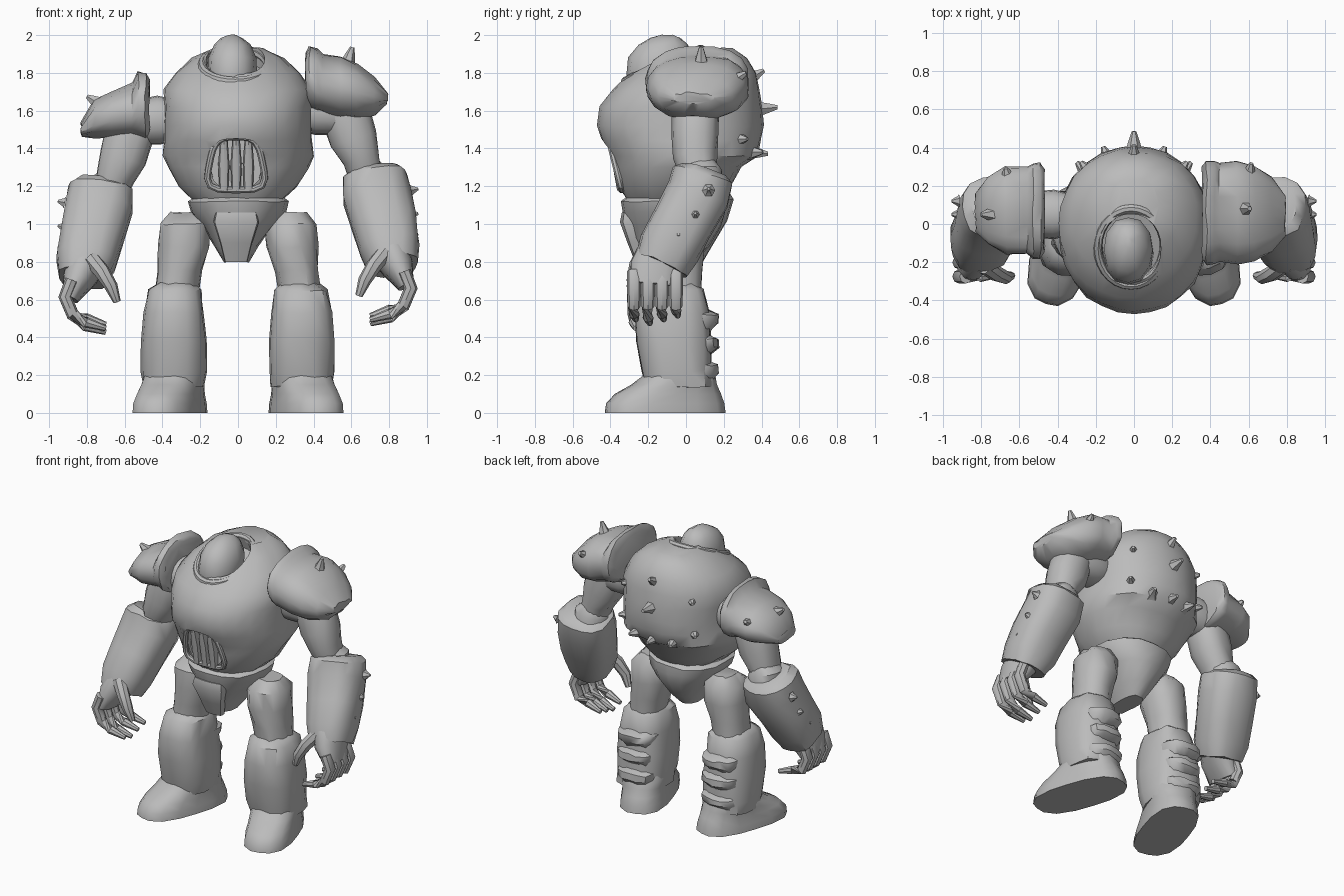
import bpy, bmesh, math, random
from mathutils import Vector, Matrix

random.seed(4)
if "Cube" in bpy.data.objects:
    bpy.data.objects.remove(bpy.data.objects["Cube"], do_unlink=True)

GREY = (0.5, 0.5, 0.5, 1)
armour_grey = bpy.data.materials.new("armour grey")
armour_grey.use_nodes = True
armour_grey.diffuse_color = GREY
armour_grey.node_tree.nodes["Principled BSDF"].inputs["Base Color"].default_value = GREY
parts = []


def register(name, data):
    obj = bpy.data.objects.new(name, data)
    bpy.context.collection.objects.link(obj)
    data.materials.append(armour_grey)
    parts.append(obj)
    return obj


def loft(name, rings, axis=None, side=1, drop=0, sides=16, power=2.3, rough=0.0, turn=None):
    """Skin rings (x, y, z, radius a, radius b) along their path or a fixed axis."""
    bm = bmesh.new()
    centres = [Vector(ring[:3]) for ring in rings]
    last = len(rings) - 1
    loops = []
    for i, ring in enumerate(rings):
        tangent = Vector(axis) if axis else centres[min(i + 1, last)] - centres[max(i - 1, 0)]
        tangent.normalize()
        ref = Vector((0, 1, 0)) if abs(tangent.x) > 0.7 else Vector((1, 0, 0))
        u = (ref - tangent * ref.dot(tangent)).normalized()
        v = tangent.cross(u)
        loop = []
        for k in range(sides):
            c, s = math.cos(math.tau * k / sides), math.sin(math.tau * k / sides)
            squash = (abs(c) ** power + abs(s) ** power) ** (-1 / power)
            p = centres[i] + (u * c * ring[3] + v * s * ring[4]) * squash
            p += Vector([random.uniform(-rough, rough) for _ in range(3)])
            if turn:
                pivot, angle = Vector(turn[0]), turn[1]
                p = pivot + Matrix.Rotation(angle, 3, 'Z') @ (p - pivot)
            loop.append(bm.verts.new((p.x * side, p.y, p.z - drop)))
        loops.append(loop)
    for low, high in zip(loops, loops[1:]):
        for k in range(sides):
            n = (k + 1) % sides
            bm.faces.new((low[k], low[n], high[n], high[k]))
    bm.faces.new(loops[0][::-1])
    bm.faces.new(loops[-1])
    bmesh.ops.recalc_face_normals(bm, faces=bm.faces)
    mesh = bpy.data.meshes.new(name)
    bm.to_mesh(mesh)
    bm.free()
    return register(name, mesh)


def spike(name, base, direction, length, radius, side=1, drop=0):
    base, step = Vector(base), Vector(direction).normalized() * length
    rings = [(*(base + step * t), radius * r, radius * r)
             for t, r in ((-0.3, 1.4), (0, 1), (0.6, 0.6), (1, 0.3))]
    return loft(name, rings, side=side, drop=drop, sides=6, power=2)


def rim(name, points, thickness):
    curve = bpy.data.curves.new(name, 'CURVE')
    curve.dimensions = '3D'
    curve.bevel_depth = thickness
    curve.bevel_resolution = 2
    spline = curve.splines.new('POLY')
    spline.points.add(len(points) - 1)
    for point, co in zip(spline.points, points):
        point.co = (*co, 1)
    spline.use_cyclic_u = True
    return register(name, curve)


def carve(target, cutter):
    """Subtract a cutter from a part and discard the cutter."""
    cutter.hide_render = True
    cut = target.modifiers.new("recess", 'BOOLEAN')
    cut.operation, cut.object = 'DIFFERENCE', cutter
    bpy.context.view_layer.objects.active = target
    bpy.ops.object.modifier_apply(modifier=cut.name)
    parts.remove(cutter)
    bpy.data.objects.remove(cutter, do_unlink=True)


# Torso barrel, fullest across the chest and undercut at the back
torso = loft("torso", [
    (0, -.07, 1.12, .23, .24), (0, -.06, 1.2, .315, .3), (0, -.045, 1.3, .37, .335),
    (0, -.01, 1.36, .4, .39), (0, -.025, 1.44, .395, .425), (0, -.03, 1.52, .39, .44),
    (0, -.025, 1.62, .39, .43), (0, 0, 1.71, .39, .39), (0, .04, 1.8, .33, .33),
    (0, .08, 1.88, .24, .24), (0, .1, 1.93, .13, .15)],
    axis=(0, 0, 1), sides=28, power=2.15, rough=.005)

# Recessed vent low on the front, and the shallow neck well
carve(torso, loft("vent_cutter", [(-.01, -.7, 1.32, .135, .135), (-.01, -.33, 1.32, .13, .13)],
                  axis=(0, 1, 0), sides=20, power=3.5))
carve(torso, loft("neck_cutter", [(-.015, -.1, 1.79, .15, .185), (-.015, -.2, 2.07, .17, .2)],
                  sides=24))

# Vent frame and its upright bars
frame = []
for k in range(24):
    c, s = math.cos(math.tau * k / 24), math.sin(math.tau * k / 24)
    grow = (abs(c) ** 4 + abs(s) ** 4) ** -0.25
    height = s * grow * .14
    frame.append((-.01 + c * grow * (.14 - height * .2), -.375 - height * .25, 1.32 + height))
rim("vent_frame", frame, .018)
for x in (-.075, -.01, .055):
    loft("vent_bar", [(x, -.34, 1.18, .024, .025), (x, -.36, 1.32, .03, .03),
                      (x, -.39, 1.45, .02, .025)], sides=8)

# Back spikes
for y, z, tilt in ((.34, 1.77, .6), (.4, 1.61, .1), (.35, 1.38, -.1)):
    spike("back_spike", (0, y, z), (0, 1, tilt), .085, .04)
for side in (1, -1):
    for x, y, z in ((.24, .28, 1.68), (.26, .28, 1.45), (.14, .35, 1.38)):
        spike("back_spike", (x, y, z), (x, y, 0), .06, .035, side)

# Head dome and sloping collar
loft("head", [(-.03, -.17, 1.7, .1, .13), (-.03, -.15, 1.77, .13, .17),
              (-.03, -.135, 1.88, .125, .17), (-.03, -.12, 1.95, .095, .13),
              (-.03, -.11, 1.985, .055, .08), (-.03, -.1, 2, .02, .03)],
     axis=(0, 0, 1), sides=12, rough=.003)
angles = [math.tau * k / 28 for k in range(28)]
rim("collar", [(-.015 + .175 * math.cos(a), -.12 + .2 * math.sin(a), 1.84 + .085 * math.sin(a))
               for a in angles], .025)

# Pelvis bowl with its belt edge, and the front guard
loft("pelvis", [(-.01, -.09, .8, .065, .14), (-.01, -.08, .88, .115, .2),
                (0, -.06, .99, .19, .25), (0, -.065, 1.06, .25, .27),
                (0, -.07, 1.12, .27, .275), (0, -.07, 1.16, .21, .22)],
     axis=(0, 0, 1), rough=.005)
loft("front_guard", [(-.01, -.24, .8, .06, .03), (-.01, -.27, .9, .085, .04),
                     (-.01, -.3, 1.01, .12, .05), (-.01, -.3, 1.06, .11, .04)],
     axis=(0, 0, 1), sides=10, power=4)

# Legs
for side in (1, -1):
    loft("thigh", [(.27, -.04, 1.06, .09, .08), (.28, -.05, 1.0, .135, .14),
                   (.285, -.05, .88, .135, .15), (.31, -.05, .75, .115, .135),
                   (.33, -.05, .6, .115, .135)],
         axis=(0, 0, 1), side=side, rough=.008)
    loft("shin_armour", [(.33, -.065, .69, .095, .105), (.335, -.07, .65, .14, .165),
                         (.34, -.075, .53, .158, .197), (.338, -.065, .38, .172, .197),
                         (.338, -.05, .22, .172, .185), (.34, -.04, .14, .162, .175)],
         axis=(0, 0, 1), side=side, power=2.9, rough=.007)
    for z in (.49, .36, .22):
        loft("calf_plate", [(.33, .03, z - .06, .11, .09), (.33, .05, z - .01, .13, .12),
                            (.33, .04, z + .03, .13, .13), (.33, .02, z + .06, .1, .08)],
             axis=(0, 0, 1), side=side, power=3, rough=.007)
    loft("foot", [(.36, -.11, 0, .16, .325), (.36, -.11, .05, .157, .318),
                  (.36, -.095, .1, .148, .285), (.36, -.06, .15, .15, .225),
                  (.36, -.03, .2, .15, .185), (.36, -.03, .26, .13, .15)],
         axis=(0, 0, 1), side=side, power=2.8, turn=((.36, -.11, 0), .32))

# Shoulder armour: the left one sits higher than the right
loft("left_pauldron", [
    (.36, .06, 1.765, .245, .145), (.38, .06, 1.77, .275, .17), (.42, .06, 1.755, .275, .175),
    (.45, .06, 1.74, .255, .16), (.54, .06, 1.72, .27, .17), (.63, .06, 1.7, .25, .15),
    (.72, .05, 1.675, .2, .1), (.79, .04, 1.665, .11, .03)],
    axis=(1, 0, 0), sides=20, rough=.006)
loft("right_pauldron", [
    (.47, .07, 1.61, .22, .16), (.49, .07, 1.62, .25, .18), (.53, .07, 1.625, .25, .18),
    (.56, .07, 1.6, .23, .145), (.67, .07, 1.575, .23, .12), (.76, .07, 1.555, .18, .1),
    (.83, .06, 1.5, .1, .035)],
    axis=(1, 0, 0), side=-1, sides=20, rough=.006)
spike("left_pauldron_spike", (.58, .08, 1.85), (.3, 0, 1), .09, .04)
spike("left_pauldron_spike", (.6, .25, 1.76), (.2, 1, .6), .08, .04)
spike("right_pauldron_spike", (.74, .05, 1.64), (1, 0, .6), .07, .04, -1)
spike("right_pauldron_spike", (.66, .24, 1.62), (.2, 1, .5), .06, .04, -1)

# Arms, gauntlets and hands
for side, upper, lower in ((1, 0, 0), (-1, .1, .065)):
    label = "left_" if side > 0 else "right_"
    loft(label + "shoulder", [(.34, .05, 1.6, .11, .11), (.42, .05, 1.6, .13, .13),
                              (.52, .05, 1.59, .12, .12)], side=side, drop=upper * .5)
    loft(label + "upper_arm", [(.54, .05, 1.68, .1, .11), (.57, .05, 1.58, .13, .125),
                               (.61, .05, 1.45, .128, .125), (.65, .05, 1.35, .1, .115),
                               (.67, .06, 1.28, .09, .1)],
         side=side, drop=upper, rough=.005)
    loft(label + "elbow", [(.66, .06, 1.32, .07, .09), (.68, .07, 1.28, .11, .12),
                           (.69, .07, 1.18, .11, .12)], side=side, drop=lower)
    loft(label + "gauntlet", [(.72, .1, 1.28, .13, .13), (.725, .09, 1.25, .17, .165),
                              (.737, .06, 1.15, .183, .17), (.775, -.02, 1.0, .17, .165),
                              (.805, -.09, .87, .16, .165), (.82, -.13, .78, .13, .145)],
         side=side, drop=lower, power=2.8, rough=.006)
    for y, z in ((.12, 1.18), (.05, 1.05), (-.04, .94)):
        spike(label + "gauntlet_stud", (.925, y, z), (1, 0, .2), .03, .025, side, lower)
    loft(label + "palm", [(.81, -.13, .84, .1, .13), (.845, -.16, .77, .085, .135),
                          (.89, -.17, .67, .045, .125)], side=side, drop=lower)
    loft(label + "thumb", [(.78, -.22, .85, .045, .045), (.72, -.26, .78, .042, .042),
                           (.67, -.28, .7, .035, .035), (.64, -.27, .62, .02, .02)],
         side=side, drop=lower * .5, sides=8, power=2)
    for k in range(4):
        y, curl = -.275 + .074 * k, .02 * abs(k - 1)
        loft(label + "finger", [(.88, y, .75, .035, .037), (.915, y, .66, .036, .037),
                                (.875, y, .565, .034, .034), (.805, y, .505 + curl, .029, .029),
                                (.7, y + .01, .473 + curl, .015, .015)],
             side=side, drop=lower * .7, sides=8, power=2)

# Turn curves into meshes and smooth everything, keeping hard edges
bpy.ops.object.select_all(action='DESELECT')
for obj in parts:
    obj.select_set(True)
bpy.context.view_layer.objects.active = torso
bpy.ops.object.convert(target='MESH')
bpy.ops.object.shade_smooth_by_angle(angle=math.radians(42))
